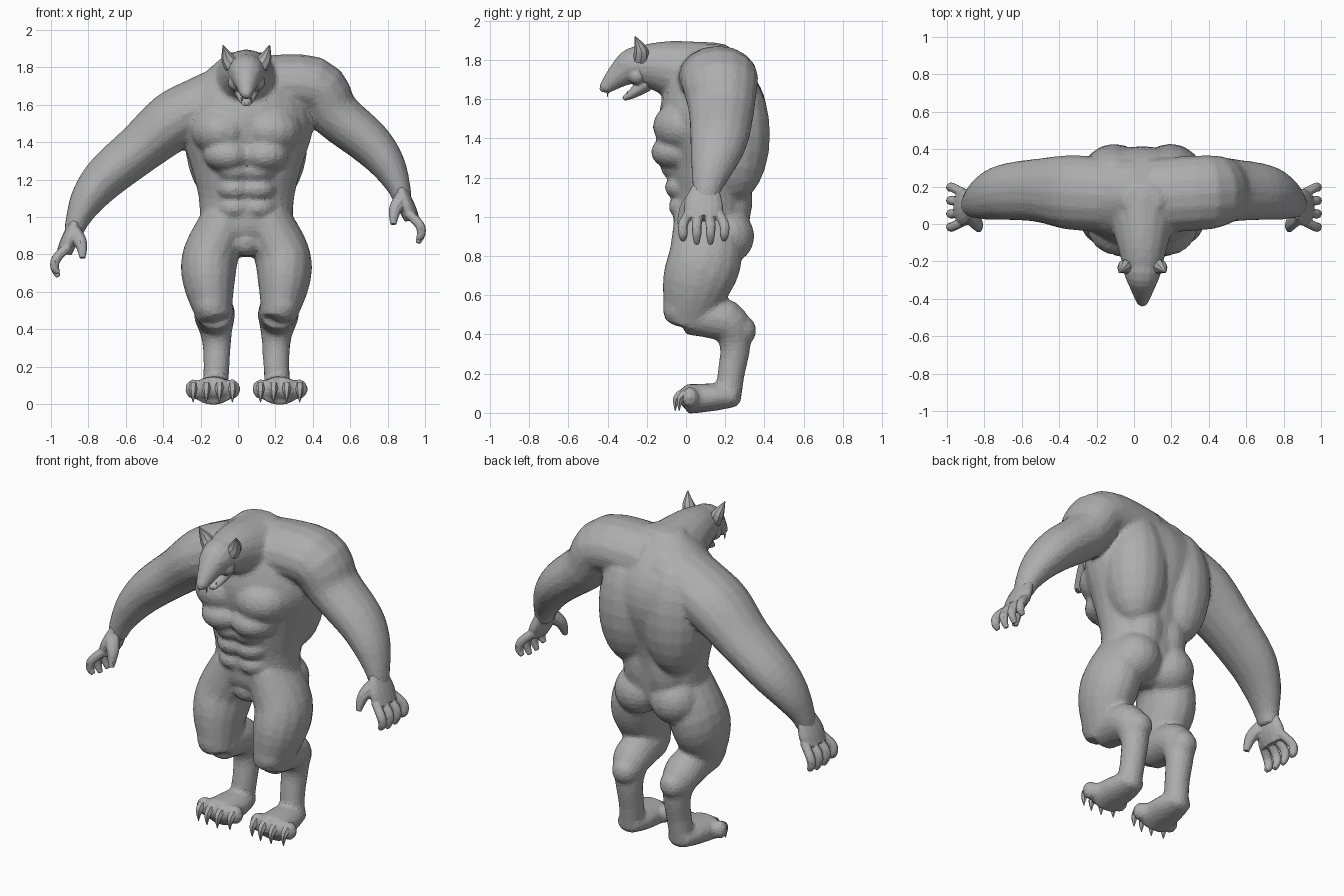
import bpy, bmesh
from math import sin, cos, tau
from mathutils import Vector, Matrix

default_cube = bpy.data.objects.get("Cube")
if default_cube:
    bpy.data.objects.remove(default_cube, do_unlink=True)

MIDDLE = .045  # the body's own centre line
ACROSS, ALONG = Vector((1, 0, 0)), Vector((0, 1, 0))

skin = bpy.data.materials.new("grey_skin")
skin.use_nodes = True
skin.diffuse_color = (.42, .42, .42, 1)
skin.node_tree.nodes["Principled BSDF"].inputs["Base Color"].default_value = skin.diffuse_color


def flowing(rows, steps=4):
    """Pass a smooth spline through rows of x, y, z and radius."""
    knots = [Vector(row) for row in rows]
    knots = [knots[0], *knots, knots[-1]]
    result = []
    for before, start, end, after in zip(knots, knots[1:], knots[2:], knots[3:]):
        leave, arrive = (end - before) / 2, (after - start) / 2
        for step in range(steps):
            t = step / steps
            blend = t * t * (3 - 2 * t)
            result.append(start.lerp(end, blend) + leave * t * (1 - t) ** 2 - arrive * t * t * (1 - t))
    return result + [knots[-1]]


def tube(mesh, rows, side=ACROSS, flat=1, sides=16):
    """Closed tube along a spline; flat is its depth relative to its width along side."""
    rows = flowing(rows)
    centres = [row.to_3d() for row in rows]
    rings = []
    for i, (centre, row) in enumerate(zip(centres, rows)):
        ahead = centres[min(i + 1, len(centres) - 1)] - centres[max(i - 1, 0)]
        ahead.normalize()
        wide = (side - ahead * side.dot(ahead)).normalized()
        deep = ahead.cross(wide) * flat
        angles = [tau * k / sides for k in range(sides)]
        rings.append([mesh.verts.new(centre + (wide * cos(angle) + deep * sin(angle)) * row[-1])
                      for angle in angles])
    for ring, following in zip(rings, rings[1:]):
        for k in range(sides):
            mesh.faces.new((ring[k - 1], ring[k], following[k], following[k - 1]))
    mesh.faces.new(rings[0])
    mesh.faces.new(rings[-1])


def central_tube(mesh, rows, **options):
    tube(mesh, [(MIDDLE, *row) for row in rows], **options)


def muscle(mesh, centre, radius, tall=1):
    shape = Matrix.Translation(centre) @ Matrix.Diagonal((radius, radius, radius * tall, 1))
    bmesh.ops.create_uvsphere(mesh, u_segments=16, v_segments=12, radius=1, matrix=shape)


def muscle_pair(mesh, offset, y, z, radius, tall=1):
    for side in (-offset, offset):
        muscle(mesh, (MIDDLE + side, y, z), radius, tall)


def finish(name, mesh):
    bmesh.ops.recalc_face_normals(mesh, faces=mesh.faces)
    data = bpy.data.meshes.new(name)
    mesh.to_mesh(data)
    mesh.free()
    data.materials.append(skin)
    part = bpy.data.objects.new(name, data)
    bpy.context.collection.objects.link(part)
    return part


def fuse(part, voxel, ratio, softness):
    """Merge overlapping shapes into one skin with coarse facets."""
    remesh = part.modifiers.new("fuse", "REMESH")
    remesh.mode = "VOXEL"
    remesh.voxel_size = voxel
    part.modifiers.new("soften", "SMOOTH").iterations = softness
    part.modifiers.new("facets", "DECIMATE").ratio = ratio


# Torso and neck
body = bmesh.new()
torso = ((.1, .8, .1), (.12, .9, .23), (.13, 1.1, .255), (.13, 1.25, .29),
         (.14, 1.5, .36), (.13, 1.7, .29), (.13, 1.88, .1))
central_tube(body, torso, flat=.77, sides=24)
central_tube(body, ((.1, 1.7, .2), (-.1, 1.76, .14), (-.25, 1.77, .1)))

# Torso muscles
muscle_pair(body, offset=.13, y=0, z=1.46, radius=.17, tall=.8)      # chest
muscle_pair(body, offset=.15, y=.25, z=1.42, radius=.18, tall=1.9)   # back
muscle_pair(body, offset=.1, y=-.05, z=1.33, radius=.13, tall=.7)    # ribs
muscle_pair(body, offset=.08, y=.22, z=1.1, radius=.12, tall=2)      # lower back
muscle_pair(body, offset=.12, y=.21, z=.9, radius=.14)               # buttocks
muscle(body, (MIDDLE, .03, .87), radius=.08)                         # groin
muscle(body, (.25, .2, 1.7), radius=.15)                             # raised shoulder
for row in range(3):
    muscle_pair(body, offset=.06, y=.01 - row * .02, z=1.05 + row * .1, radius=.1, tall=.7)

# Legs: thigh, backward calf with ankle, foot, toes
thigh = ((.1, .1, 1, .13), (.19, .1, .8, .15), (.2, .05, .65, .14), (.17, 0, .45, .09))
calf = ((.17, 0, .5, .1), (.17, .2, .47, .11), (.16, .25, .35, .08), (.16, .23, .2, .07), (.17, .21, .06, .07))
foot = ((.17, .26, .08, .07), (.17, .15, .08, .1), (.18, 0, .07, .11))
claws = bmesh.new()
for side in (-1, 1):
    for rows, flat in ((thigh, 1.25), (calf, 1), (foot, .7)):
        tube(body, [(MIDDLE + side * x, y, z, radius) for x, y, z, radius in rows], flat=flat)
    for toe in range(4):
        spread = toe - 1.5
        x = MIDDLE + side * .18 + spread * .07
        y = abs(spread) * .02 - .03
        muscle(body, (x, y + .02, .08), radius=.045, tall=1.2)
        tube(claws, ((x, y, .1, .026), (x, y - .03, .07, .02), (x, y - .035, .01, .002)), sides=6)
muscle_pair(body, offset=.26, y=.08, z=.72, radius=.07, tall=2)      # outer thigh
muscle_pair(body, offset=.19, y=-.03, z=.53, radius=.09)             # knee
muscle_pair(body, offset=.16, y=.28, z=.42, radius=.08)              # hock
finish("toe_claws", claws)

# Arms: the right one hangs lower, each has four fingers and a thumb
raised_shoulder = ((.1, .15, 1.7, .2), (.4, .17, 1.7, .2))
lowered_shoulder = ((0, .15, 1.86, .2), (.2, .16, 1.77, .2), (.35, .17, 1.69, .2))
arm = ((.52, .18, 1.55, .17), (.7, .17, 1.4, .15), (.8, .14, 1.28, .12), (.86, .11, 1.16, .08), (.88, .1, 1.08, .06))
palm = ((.87, .1, 1.15, .07), (.9, .09, 1.06, .1), (.93, .09, .99, .09))
hands = bmesh.new()
for side, drop, shoulder in ((1, 0, raised_shoulder), (-1, .18, lowered_shoulder)):
    def limb(mesh, rows, flat=1, sides=8):
        placed = [(side * x, y, z - drop, radius) for x, y, z, radius in rows]
        tube(mesh, placed, side=ALONG, flat=flat, sides=sides)

    limb(body, shoulder + arm, flat=.8, sides=16)
    limb(hands, palm, flat=.45, sides=16)
    for finger in range(4):
        spread = finger - 1.5
        y = .09 - spread * .05
        end = .09 - spread * .07
        tip = .85 + abs(spread) * .02
        limb(hands, ((.91, y, 1.02, .026), (.97, end, .96, .026), (.98, end, .91, .024), (.96, end, tip, .014)))
    limb(hands, ((.88, .05, 1.1, .045), (.84, 0, 1.04, .035), (.83, -.03, .96, .017)))
    muscle(body, (side * .57, .13, 1.53 - drop), radius=.1)          # biceps
    muscle(body, (side * .53, .24, 1.54 - drop), radius=.11)         # triceps
fuse(finish("body", body), voxel=.012, ratio=.13, softness=12)
fuse(finish("hands", hands), voxel=.006, ratio=.2, softness=3)

# Head: skull with muzzle, open lower jaw, brows, cheeks, nose
head = bmesh.new()
central_tube(head, ((-.1, 1.77, .1), (-.25, 1.77, .1), (-.33, 1.73, .07), (-.42, 1.65, .03)))
central_tube(head, ((-.2, 1.68, .07), (-.27, 1.63, .045), (-.32, 1.6, .02)), flat=.6)
muscle_pair(head, offset=.045, y=-.32, z=1.78, radius=.03, tall=.5)
muscle_pair(head, offset=.055, y=-.25, z=1.72, radius=.045)
muscle(head, (MIDDLE, -.42, 1.655), radius=.022)
fuse(finish("head", head), voxel=.007, ratio=.3, softness=5)

# Eyes, ears and fangs
eyes, ears, fangs = bmesh.new(), bmesh.new(), bmesh.new()
muscle_pair(eyes, offset=.045, y=-.34, z=1.755, radius=.012)
for side in (-1, 1):
    ear = ((.075, -.23, 1.8, .04), (.1, -.23, 1.85, .035), (.125, -.26, 1.92, .002))
    tube(ears, [(MIDDLE + side * x, y, z, radius) for x, y, z, radius in ear], sides=8)
    for y, root, tip, spread in ((-.4, 1.64, 1.61, .025), (-.3, 1.61, 1.64, .02)):
        x = MIDDLE + side * spread
        tube(fangs, ((x, y, root, .007), (x, y, tip, .001)), sides=6)
finish("eyes", eyes)
finish("ears", ears)
finish("fangs", fangs)
